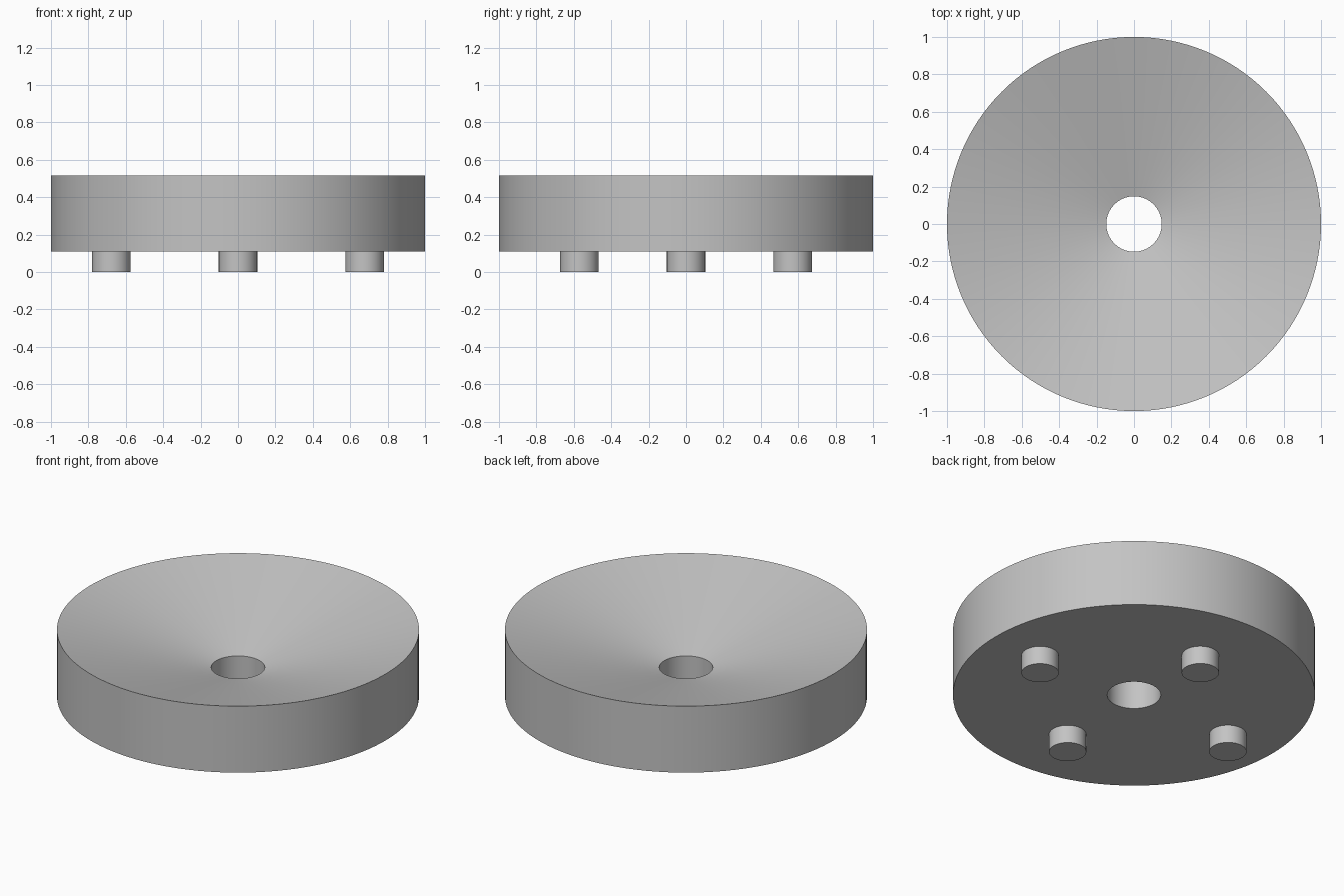
import bpy
import bmesh
import math

cube = bpy.data.objects.get("Cube")
if cube:
    bpy.data.objects.remove(cube, do_unlink=True)

# Single plain grey
grey = bpy.data.materials.new("light grey")
grey.use_nodes = True
colour = (0.55, 0.55, 0.55, 1)
grey.diffuse_color = colour
grey.node_tree.nodes["Principled BSDF"].inputs["Base Color"].default_value = colour

BASE, TOP = 0.11, 0.515


def lathe(name, profile, sides, location=(0, 0, 0)):
    """Spin a (radius, height) profile around z; points on the axis become poles."""
    bm = bmesh.new()
    verts = [bm.verts.new((r, 0, z)) for r, z in profile]
    edges = [bm.edges.new(pair) for pair in zip(verts, verts[1:])]
    bmesh.ops.spin(bm, geom=verts + edges, cent=(0, 0, 0), axis=(0, 0, 1),
                   angle=math.tau, steps=sides, use_duplicate=False)
    bmesh.ops.remove_doubles(bm, verts=bm.verts[:], dist=0.0001)
    bmesh.ops.recalc_face_normals(bm, faces=bm.faces[:])
    mesh = bpy.data.meshes.new(name)
    bm.to_mesh(mesh)
    bm.free()
    mesh.materials.append(grey)
    obj = bpy.data.objects.new(name, mesh)
    obj.location = location
    bpy.context.collection.objects.link(obj)
    bpy.ops.object.select_all(action='DESELECT')
    obj.select_set(True)
    bpy.context.view_layer.objects.active = obj
    bpy.ops.object.shade_smooth_by_angle(angle=math.radians(15))
    return obj


# Round body with a conical dish and a through hole
hole, dish_floor = 0.148, 0.286
lathe("dished_body", [(hole, BASE), (1, BASE), (1, TOP), (hole, dish_floor), (hole, BASE)], 128)

# Four pegs underneath
pegs = {"left_peg": (0.677, 0), "right_peg": (-0.677, 0),
        "front_peg": (0, -0.57), "back_peg": (0, 0.57)}
for name, (x, y) in pegs.items():
    lathe(name, [(0, 0), (0.103, 0), (0.103, BASE), (0, BASE)], 48, (x, y, 0))
